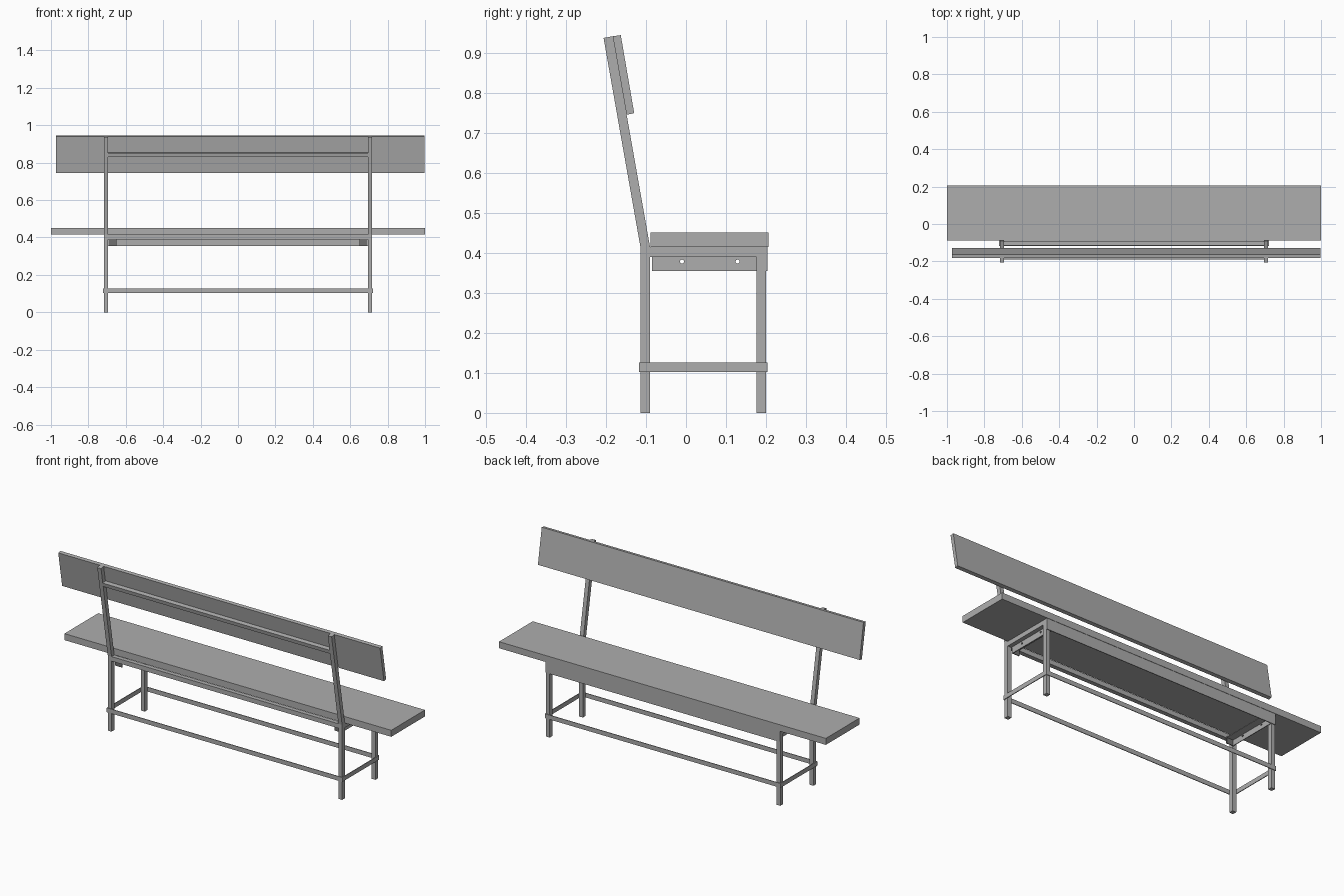
import bpy
import bmesh

cube = bpy.data.objects.get("Cube")
if cube:
    bpy.data.objects.remove(cube, do_unlink=True)


def material(name, value):
    m = bpy.data.materials.new(name)
    m.use_nodes = True
    colour = (value, value, value, 1)
    m.diffuse_color = colour
    m.node_tree.nodes["Principled BSDF"].inputs["Base Color"].default_value = colour
    return m


GREY = material("mid grey", 0.42)
DARK = material("dark grey", 0.16)


def extrude_x(name, profile, x0, x1, mat=GREY):
    """Extrude a (y, z) profile from x0 to x1."""
    bm = bmesh.new()
    face = bm.faces.new([bm.verts.new((x0, y, z)) for y, z in profile])
    ext = bmesh.ops.extrude_face_region(bm, geom=[face])["geom"]
    verts = [v for v in ext if isinstance(v, bmesh.types.BMVert)]
    bmesh.ops.translate(bm, verts=verts, vec=(x1 - x0, 0, 0))
    bmesh.ops.recalc_face_normals(bm, faces=bm.faces)
    mesh = bpy.data.meshes.new(name)
    bm.to_mesh(mesh)
    bm.free()
    mesh.materials.append(mat)
    obj = bpy.data.objects.new(name, mesh)
    bpy.context.collection.objects.link(obj)
    return obj


def box(name, x, y, z, mat=GREY):
    rect = [(y[0], z[0]), (y[1], z[0]), (y[1], z[1]), (y[0], z[1])]
    return extrude_x(name, rect, min(x), max(x), mat)


# Frame dimensions
INNER, OUTER = 0.694, 0.717
BACK, FRONT = (-0.114, -0.090), (0.176, 0.200)
RAIL, BAND = (0.390, 0.415), (0.102, 0.126)
THIN = 0.004
BEND, TOP = 0.415, 0.940
LEAN = -0.093 / (TOP - BEND)


def lean_y(z, offset=0.0):
    return BACK[1] + offset + LEAN * (z - BEND)


# Seat plank and leaning back board
box("seat", (-1, 1), (-0.089, 0.206), (0.415, 0.451))
extrude_x("back_board", [(lean_y(0.745), 0.745), (lean_y(0.745) + 0.019, 0.749),
                         (lean_y(TOP) + 0.020, 0.944), (lean_y(TOP), 0.941)], -0.972, 0.997)

# Uprights, legs, side rails and seat brackets
post = [(BACK[0], 0), (BACK[1], 0), (BACK[1], BEND), (lean_y(TOP), 0.941),
        (lean_y(TOP, -0.023), 0.937), (BACK[0], BEND)]
for side, s in (("left", 1), ("right", -1)):
    xs = sorted((s * INNER, s * OUTER))
    extrude_x(f"back_post_{side}", post, *xs)
    box(f"front_leg_{side}", xs, FRONT, (0, RAIL[1]))
    box(f"side_rail_{side}", xs, (BACK[1], FRONT[0]), RAIL)
    box(f"side_band_{side}", (s * OUTER, s * (OUTER + THIN)),
        (BACK[0] - THIN, FRONT[1] + THIN), BAND)

    # Angle bracket with two screw holes
    plate = box(f"bracket_plate_{side}", (s * (INNER - THIN), s * INNER),
                (-0.085, FRONT[1]), (0.355, RAIL[0]))
    for y in (-0.010, 0.129):
        bpy.ops.mesh.primitive_cylinder_add(
            vertices=16, radius=0.005, depth=0.1,
            location=(s * INNER, y, 0.378), rotation=(0, 1.5708, 0))
        cutter = bpy.context.object
        cutter.hide_render = True
        mod = plate.modifiers.new("screw_hole", 'BOOLEAN')
        mod.operation = 'DIFFERENCE'
        mod.solver = 'EXACT'
        mod.object = cutter
        bpy.context.view_layer.objects.active = plate
        bpy.ops.object.modifier_apply(modifier=mod.name)
        bpy.data.objects.remove(cutter, do_unlink=True)
    box(f"bracket_flange_{side}", (s * 0.650, s * INNER),
        (-0.085, FRONT[0]), (RAIL[0] - THIN, RAIL[0]))
    box(f"bracket_end_{side}", (s * 0.650, s * (INNER - THIN)),
        (-0.085, -0.085 + THIN), (0.355, RAIL[0] - THIN), DARK)

# Long rails under the seat and flat bands around the legs
for end, ys, band_y in (("back", BACK, (BACK[0] - THIN, BACK[0])),
                        ("front", FRONT, (FRONT[1], FRONT[1] + THIN))):
    box(f"{end}_rail", (-INNER, INNER), ys, RAIL)
    box(f"{end}_band", (-OUTER, OUTER), band_y, BAND)

# Apron plate below the seat edge
box("apron", (-OUTER, OUTER), (FRONT[1], FRONT[1] + THIN), (0.355, 0.415))

# Crossbar behind the back board
z0, z1 = 0.830, 0.855
extrude_x("back_crossbar", [(lean_y(z0, -0.023), z0), (lean_y(z0), z0 + THIN),
                            (lean_y(z1), z1), (lean_y(z1, -0.023), z1 - THIN)], -INNER, INNER)
